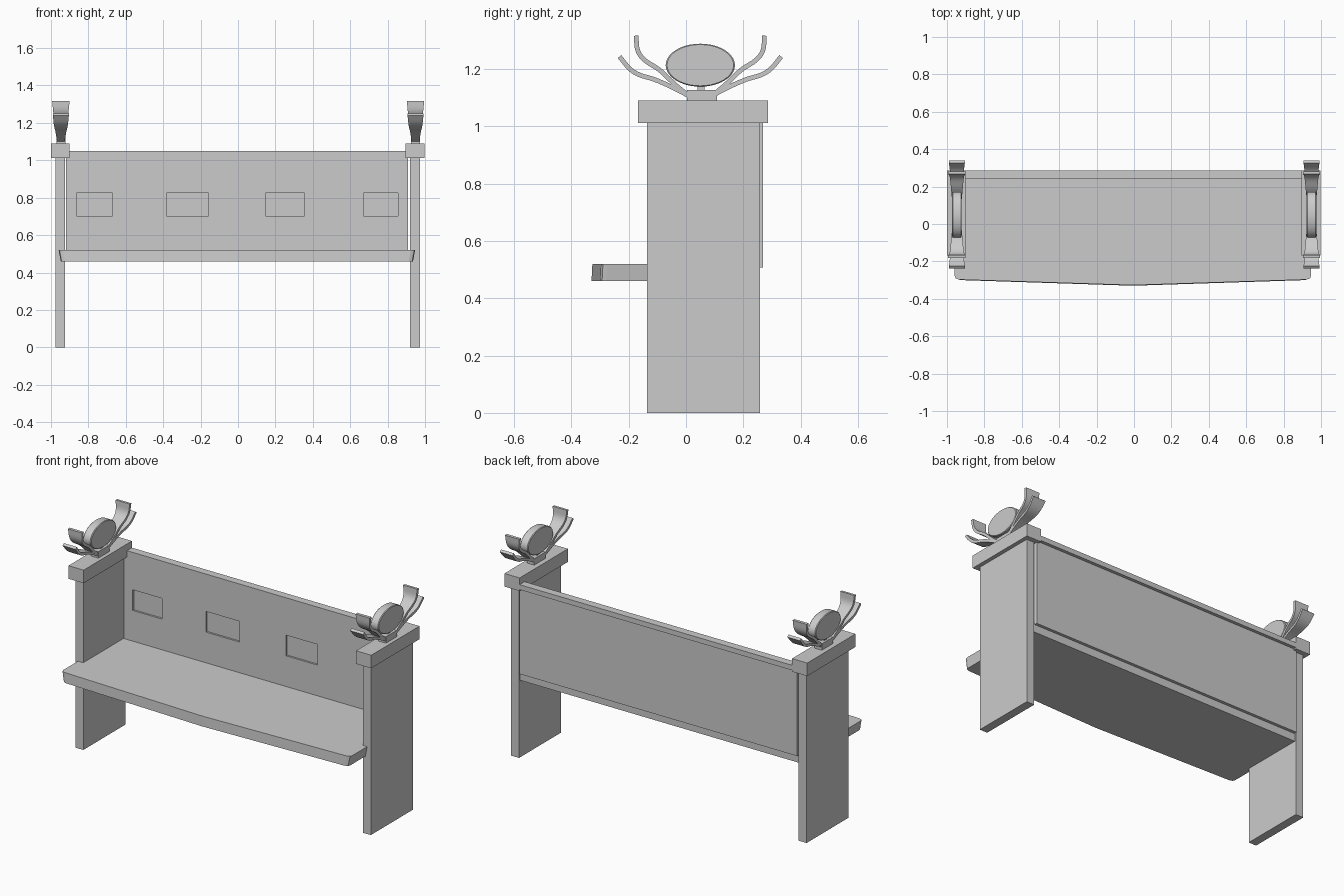
import bpy, bmesh, math
from mathutils import Vector

if "Cube" in bpy.data.objects:
    bpy.data.objects.remove(bpy.data.objects["Cube"])


def finish(name, bm, smooth=False):
    bmesh.ops.recalc_face_normals(bm, faces=bm.faces)
    me = bpy.data.meshes.new(name)
    bm.to_mesh(me)
    bm.free()
    if smooth:
        me.shade_smooth()
        me.set_sharp_from_angle(angle=math.radians(35))
    ob = bpy.data.objects.new(name, me)
    bpy.context.collection.objects.link(ob)
    return ob


def add_box(bm, x0, x1, y0, y1, z0, z1):
    verts = bmesh.ops.create_cube(bm, size=1)["verts"]
    for v in verts:
        v.co = Vector((x1 if v.co.x > 0 else x0, y1 if v.co.y > 0 else y0,
                       z1 if v.co.z > 0 else z0))


def box(name, *b):
    bm = bmesh.new()
    add_box(bm, *b)
    return finish(name, bm)


def loft(name, rings, smooth=False):
    bm = bmesh.new()
    rows = [[bm.verts.new(p) for p in r] for r in rings]
    n = len(rows[0])
    for a, b in zip(rows, rows[1:]):
        for i in range(n):
            j = (i + 1) % n
            bm.faces.new((a[i], a[j], b[j], b[i]))
    bm.faces.new(rows[0])
    bm.faces.new(rows[-1])
    return finish(name, bm, smooth)


def spline(pts, steps=4):
    # Catmull-Rom through the control points
    p = [Vector(q) for q in pts]
    p = [2 * p[0] - p[1]] + p + [2 * p[-1] - p[-2]]
    out = []
    for i in range(1, len(p) - 2):
        a, b, c, d = p[i - 1:i + 3]
        for k in range(steps):
            t = k / steps
            out.append(0.5 * (2 * b + (c - a) * t + (2 * a - 5 * b + 4 * c - d) * t ** 2
                              + (3 * b - a - 3 * c + d) * t ** 3))
    return out + [p[-2]]


def ribbon(name, cx, pts, w0, w1, thick):
    path = spline(pts)
    rings = []
    for i, p in enumerate(path):
        t = (path[min(i + 1, len(path) - 1)] - path[max(i - 1, 0)]).normalized()
        n = Vector((-t.y, t.x)) * thick / 2
        w = (w0 + (w1 - w0) * i / (len(path) - 1)) / 2
        a, b = p + n, p - n
        rings.append([(cx - w, *a), (cx + w, *a), (cx + w, *b), (cx - w, *b)])
    loft(name, rings, True)


# Seat with a shallow pointed front and slightly tapered underside
half = [(0.953, 0.25), (0.953, -0.275), (0.948, -0.29), (0.93, -0.297), (0, -0.327)]
outline = half + [(-x, y) for x, y in half[-2::-1]]
loft("seat", [[(x * 0.988 - 0.006, y - (0.003 if y < 0 else 0), 0.46) for x, y in outline],
              [(x - 0.006, y, 0.52) for x, y in outline]])

# Backrest panel with four recessed rectangles, and top rail
back = box("backrest", -0.92, 0.91, 0.242, 0.268, 0.507, 1.02)
bm = bmesh.new()
for x0, x1 in ((-0.864, -0.671), (-0.382, -0.158), (0.147, 0.356), (0.671, 0.855)):
    add_box(bm, x0, x1, 0.2, 0.253, 0.703, 0.826)
cutter = finish("recess_cutter", bm)
cutter.hide_render = True
cutter.hide_viewport = True
mod = back.modifiers.new("recesses", "BOOLEAN")
mod.operation = "DIFFERENCE"
mod.solver = "EXACT"
mod.object = cutter
box("top_rail", -0.92, 0.91, 0.24, 0.287, 1.02, 1.05)

# Petal paths in (y, z), mirrored about the finial centre
CY = 0.05
inner = [(0.008, 1.108), (-0.04, 1.148), (-0.092, 1.197), (-0.145, 1.232),
         (-0.169, 1.267), (-0.174, 1.317)]
outer = [(0.008, 1.108), (-0.05, 1.138), (-0.11, 1.164), (-0.162, 1.18),
         (-0.197, 1.202), (-0.232, 1.244)]

for side, s, cx in (("left", -1, -0.95), ("right", 1, 0.946)):
    # End panel and cap
    box(side + "_end_panel", cx - 0.026, cx + 0.026, -0.137, 0.258, 0, 1.02)
    box(side + "_cap", cx - 0.05, cx + 0.05, -0.168, 0.287, 1.012, 1.09)
    # Finial block, neck and oval disc
    fx = cx + 0.003
    box(side + "_finial_block", fx - 0.024, fx + 0.024, 0.003, 0.108, 1.085, 1.128)
    box(side + "_finial_neck", fx - 0.012, fx + 0.012, 0.04, 0.065, 1.125, 1.15)
    rings = []
    for dx, k in ((-0.026, 0.96), (-0.022, 1), (0.022, 1), (0.026, 0.96)):
        rings.append([(fx + dx, CY + 0.121 * k * math.cos(a), 1.214 + 0.075 * k * math.sin(a))
                      for a in (2 * math.pi * i / 40 for i in range(40))])
    loft(side + "_finial_disc", rings, True)
    # Curved petals flaring toward the tips
    for label, path, w in (("inner", inner, 0.093), ("outer", outer, 0.085)):
        ribbon(f"{side}_{label}_front_petal", fx, path, 0.042, w, 0.016)
        ribbon(f"{side}_{label}_back_petal", fx,
               [(2 * CY - y, z) for y, z in path], 0.042, w, 0.016)
